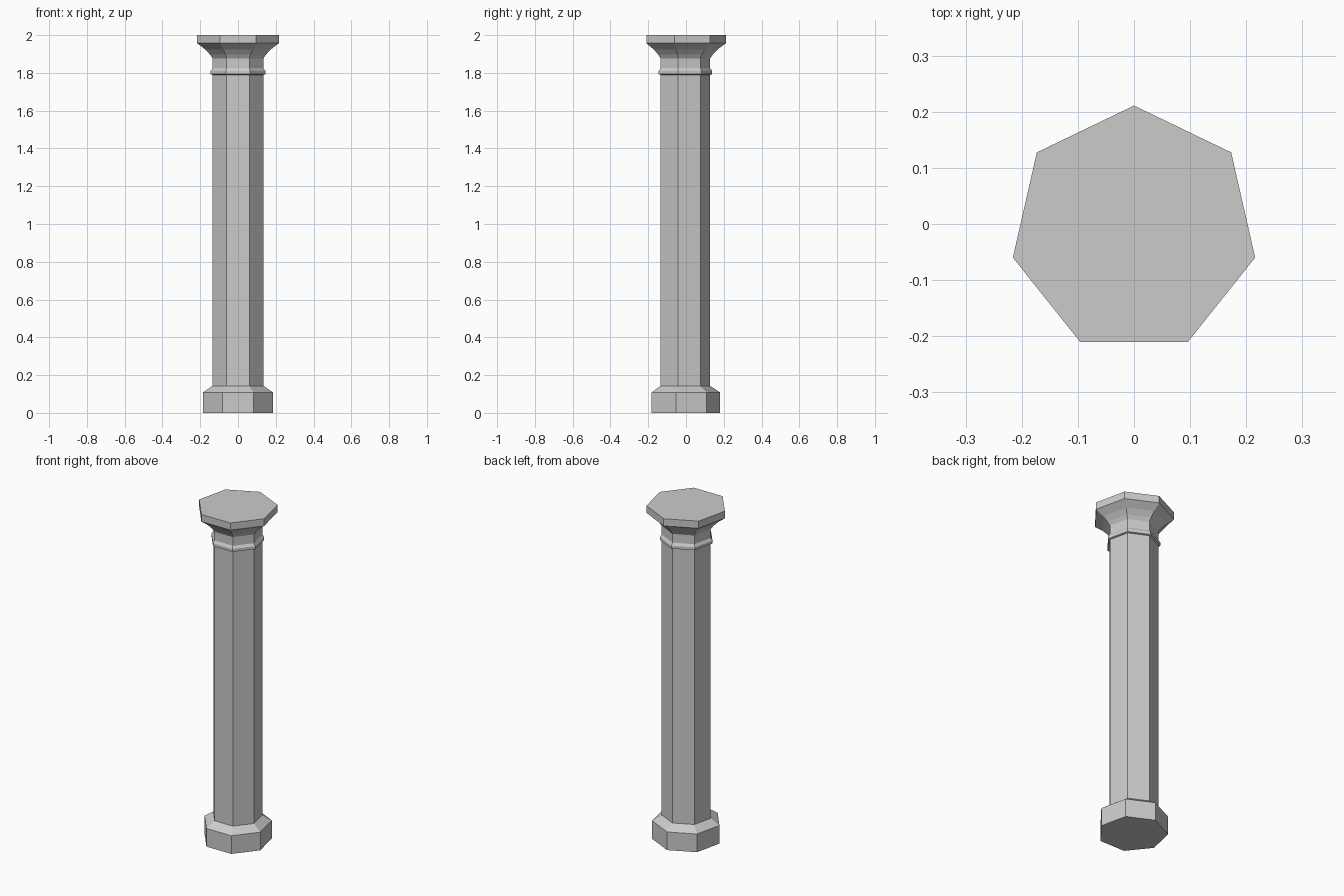
import bpy, bmesh
from math import sin, cos, tau

if "Cube" in bpy.data.objects:
    bpy.data.objects.remove(bpy.data.objects["Cube"])

SIDES = 7
Y_SHIFT = -0.0105   # centres the heptagon's bounds on the origin

# (corner radius, height) from floor to top
PROFILE = [
    (0.190, 0.0), (0.190, 0.109),                    # plinth
    (0.1384, 0.143), (0.1384, 1.79),                 # bevel and shaft
    (0.149, 1.793), (0.149, 1.81), (0.1384, 1.825),  # neck ring
    (0.1384, 1.877), (0.153, 1.898), (0.179, 1.925), # flared capital
    (0.2215, 1.957), (0.2215, 2.0),                  # top slab
]


def lathe(name, profile):
    bm = bmesh.new()
    rings = [[bm.verts.new((r * sin(tau * i / SIDES), r * cos(tau * i / SIDES) + Y_SHIFT, z))
              for i in range(SIDES)] for r, z in profile]
    for low, high in zip(rings, rings[1:]):
        for i in range(SIDES):
            j = (i + 1) % SIDES
            bm.faces.new((low[i], low[j], high[j], high[i]))
    bm.faces.new(rings[0])
    bm.faces.new(rings[-1])
    bmesh.ops.recalc_face_normals(bm, faces=bm.faces)
    mesh = bpy.data.meshes.new(name)
    bm.to_mesh(mesh)
    bm.free()
    obj = bpy.data.objects.new(name, mesh)
    bpy.context.collection.objects.link(obj)
    return obj


# One closed, seven-sided column
lathe("column", PROFILE)
